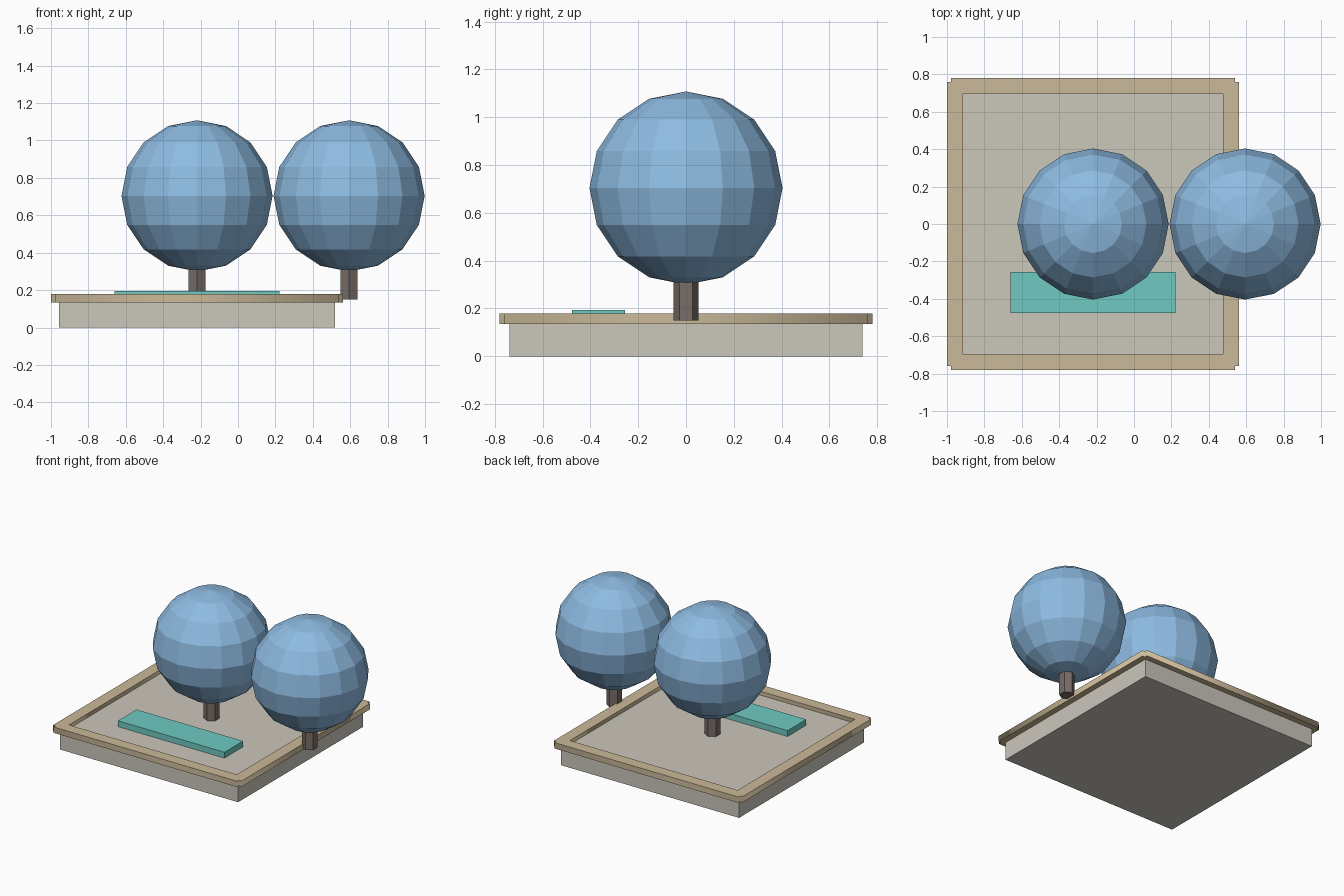
import bpy

cube = bpy.data.objects.get("Cube")
if cube:
    bpy.data.objects.remove(cube, do_unlink=True)


def material(name, color):
    mat = bpy.data.materials.new(name)
    mat.use_nodes = True
    rgba = (*color, 1.0)
    mat.diffuse_color = rgba
    mat.node_tree.nodes["Principled BSDF"].inputs["Base Color"].default_value = rgba
    return mat


STONE = material("pale stone", (0.60, 0.57, 0.50))
TAN = material("tan trim", (0.60, 0.49, 0.32))
TEAL = material("teal water", (0.16, 0.59, 0.54))
BLUE = material("blue foliage", (0.27, 0.50, 0.76))
BROWN = material("dark bark", (0.19, 0.15, 0.135))


def finish(name, mat):
    obj = bpy.context.object
    obj.name = obj.data.name = name
    obj.data.materials.append(mat)
    return obj


def box(name, low, high, mat):
    center = [(a + b) / 2 for a, b in zip(low, high)]
    bpy.ops.mesh.primitive_cube_add(size=1, location=center)
    obj = finish(name, mat)
    obj.scale = [b - a for a, b in zip(low, high)]
    bpy.ops.object.transform_apply(location=False, rotation=False, scale=True)


def frame(name, center, loops, bottom, top, mat):
    """Flat ring between two closed outlines, given thickness."""
    curve = bpy.data.curves.new(name, "CURVE")
    curve.dimensions = "2D"
    curve.fill_mode = "BOTH"
    curve.extrude = (top - bottom) / 2
    for points in loops:
        spline = curve.splines.new("POLY")
        spline.points.add(len(points) - 1)
        for point, (x, y) in zip(spline.points, points):
            point.co = (x, y, 0, 1)
        spline.use_cyclic_u = True
    obj = bpy.data.objects.new(name, curve)
    obj.location = (*center, (top + bottom) / 2)
    bpy.context.collection.objects.link(obj)
    bpy.ops.object.select_all(action="DESELECT")
    obj.select_set(True)
    bpy.context.view_layer.objects.active = obj
    bpy.ops.object.convert(target="MESH")
    finish(name, mat)


def tree(side, x):
    # six-sided trunk with a faceted ball crown
    bpy.ops.mesh.primitive_cylinder_add(
        vertices=6, radius=0.053, depth=0.2, location=(x, 0, 0.25))
    finish(side + "_tree_trunk", BROWN)
    bpy.ops.mesh.primitive_uv_sphere_add(
        segments=16, ring_count=8, radius=0.404, location=(x, 0, 0.704))
    finish(side + "_tree_crown", BLUE)


# Base slab
box("base_slab", (-0.956, -0.738, 0), (0.518, 0.738, 0.15), STONE)

# Raised rim with small square notches at its corners
W, D, N = 0.781, 0.781, 0.022
quadrants = [(1, 1), (-1, 1), (-1, -1), (1, -1)]
outer = []
for sx, sy in quadrants:
    corner = [(sx * W, sy * (D - N)), (sx * (W - N), sy * (D - N)), (sx * (W - N), sy * D)]
    outer += corner if sx == sy else corner[::-1]
inner = [(sx * 0.694, sy * 0.694) for sx, sy in quadrants]
frame("base_rim", (-0.219, 0), (outer, inner), 0.135, 0.179, TAN)

# Shallow pool
box("pool", (-0.661, -0.476, 0.15), (0.221, -0.256, 0.194), TEAL)

# Trees: one in the middle of the base, one just beyond its left edge
tree("middle", -0.219)
tree("left", 0.594)
